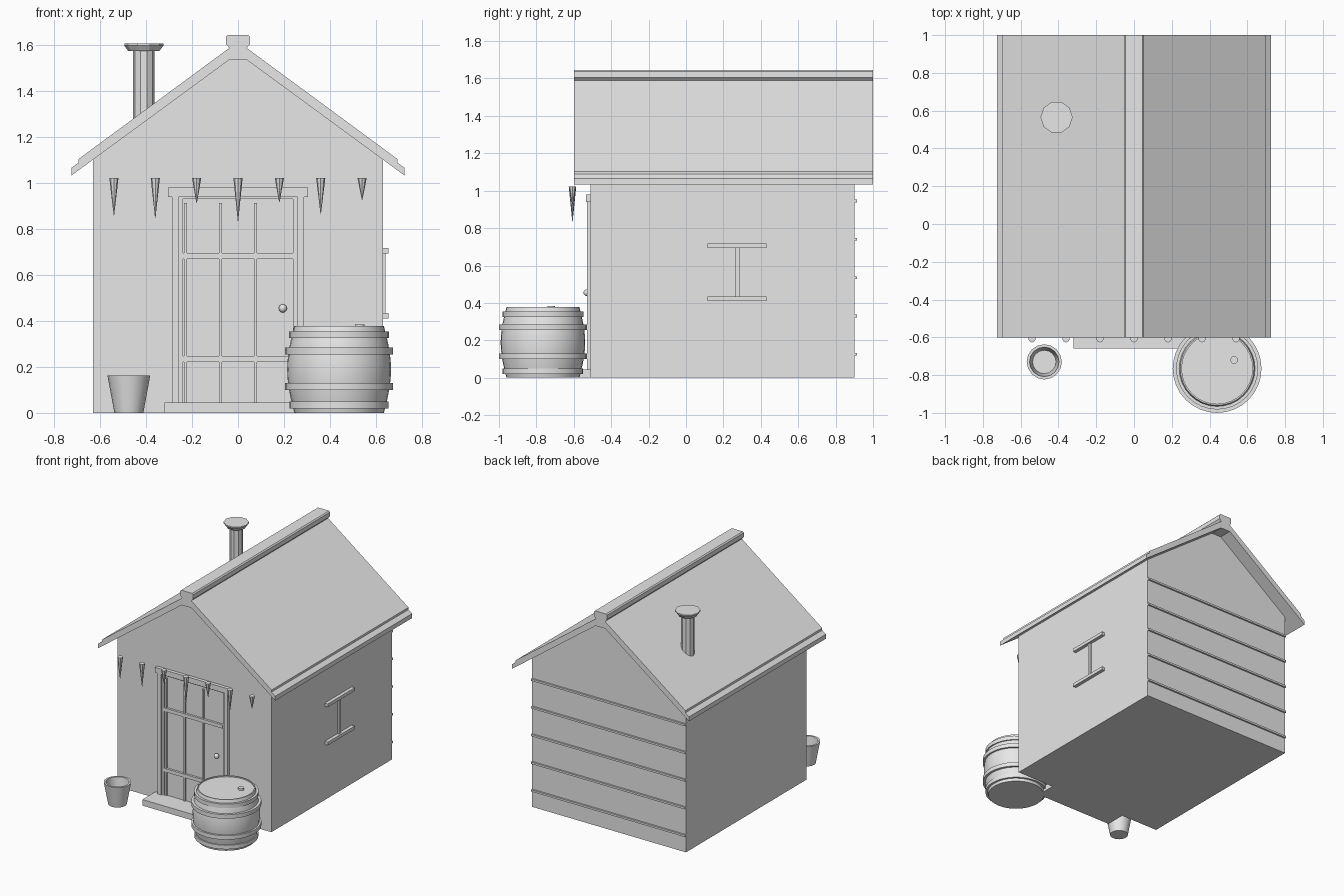
import bpy, bmesh, math
from mathutils import Vector

cube = bpy.data.objects.get("Cube")
if cube:
    bpy.data.objects.remove(cube, do_unlink=True)

GREY = bpy.data.materials.new("plain_grey")
GREY.use_nodes = True
GREY.diffuse_color = (0.8, 0.8, 0.8, 1)
GREY.node_tree.nodes["Principled BSDF"].inputs["Base Color"].default_value = (0.8, 0.8, 0.8, 1)


def finish(name, bm, smooth=False):
    bmesh.ops.recalc_face_normals(bm, faces=bm.faces)
    mesh = bpy.data.meshes.new(name)
    bm.to_mesh(mesh)
    bm.free()
    mesh.materials.append(GREY)
    if smooth:
        mesh.shade_smooth()
        mesh.set_sharp_from_angle(angle=math.radians(35))
    obj = bpy.data.objects.new(name, mesh)
    bpy.context.collection.objects.link(obj)
    return obj


def box(name, x, y, z):
    """Box from (low, high) ranges on each axis."""
    bm = bmesh.new()
    bmesh.ops.create_cube(bm, size=1)
    for v in bm.verts:
        v.co = Vector([lo + (c + 0.5) * (hi - lo) for c, (lo, hi) in zip(v.co, (x, y, z))])
    return finish(name, bm)


def extrude_y(name, half, y0, y1):
    """Mirror a right-hand (x, z) profile and extrude it along y."""
    outline = half + [(-x, z) for x, z in reversed(half)]
    bm = bmesh.new()
    face = bm.faces.new([bm.verts.new((x, y0, z)) for x, z in outline])
    new = bmesh.ops.extrude_face_region(bm, geom=[face])["geom"]
    for v in new:
        if isinstance(v, bmesh.types.BMVert):
            v.co.y = y1
    return finish(name, bm)


def lathe(name, centre, profile, sides, smooth=False, closed=False):
    """Turn an (r, z) profile round a vertical axis; open ends are capped."""
    bm = bmesh.new()
    rings = []
    for r, z in profile:
        rings.append([bm.verts.new((centre[0] + r * math.cos(math.tau * i / sides),
                                    centre[1] + r * math.sin(math.tau * i / sides), z))
                      for i in range(sides)])
    pairs = list(zip(rings, rings[1:])) + ([(rings[-1], rings[0])] if closed else [])
    for a, b in pairs:
        for i in range(sides):
            j = (i + 1) % sides
            bm.faces.new((a[i], a[j], b[j], b[i]))
    if not closed:
        bm.faces.new(rings[0])
        bm.faces.new(rings[-1])
    return finish(name, bm, smooth)


# House body and roof
FRONT, BACK, SIDE = -0.51, 0.90, 0.63
extrude_y("house_walls", [(SIDE, 0), (SIDE, 1.11), (0.04, 1.545)], FRONT, BACK)
extrude_y("roof", [(0.04, 1.535), (0.725, 1.033), (0.725, 1.066), (0.695, 1.088),
                   (0.695, 1.104), (0.035, 1.59)], -0.6, 1.0)
extrude_y("ridge_cap", [(0.035, 1.585), (0.053, 1.605), (0.053, 1.637), (0.045, 1.645)], -0.6, 1.0)

# Stove pipe through the left slope as seen from the front
PIPE = (-0.41, 0.565)
lathe("chimney_pipe", PIPE, [(0.046, 1.22), (0.046, 1.58)], 10)
lathe("chimney_cap", PIPE, [(0.068, 1.575), (0.085, 1.598), (0.085, 1.607)], 10)

# Back wall boards
for i in range(5):
    z = 0.125 + 0.205 * i
    box("back_batten", (-SIDE, SIDE), (BACK - 0.005, BACK + 0.013), (z - 0.007, z + 0.007))

# Side window bars
for z in (0.422, 0.705):
    box("window_rail", (SIDE - 0.01, 0.655), (0.115, 0.43), (z - 0.012, z + 0.012))
box("window_post", (SIDE - 0.01, 0.642), (0.263, 0.285), (0.42, 0.70))

# Door, frame and step
for s in (-1, 1):
    box("door_post", sorted((s * 0.26, s * 0.287)), (-0.53, FRONT), (0, 0.945))
    box("door_jamb", sorted((s * 0.24, s * 0.262)), (-0.52, FRONT), (0, 0.935))
box("door_lintel", (-0.305, 0.305), (-0.535, FRONT), (0.94, 0.98))
box("door_head", (-0.26, 0.26), (-0.52, FRONT), (0.93, 0.942))
for x in (-0.228, -0.076, 0.076, 0.25):
    box("door_bar", (x - 0.006, x + 0.006), (-0.521, FRONT), (0.04, 0.913))
for z in (0.235, 0.682):
    box("door_rail", (-0.243, 0.243), (-0.526, FRONT), (z - 0.013, z + 0.013))
box("door_step", (-0.32, 0.32), (-0.66, FRONT), (0, 0.045))

bm = bmesh.new()
bmesh.ops.create_uvsphere(bm, u_segments=12, v_segments=8, radius=0.018)
bmesh.ops.translate(bm, verts=bm.verts, vec=(0.195, -0.53, 0.455))
finish("door_knob", bm, True)

# Icicles under the front eave
TIPS = (0.86, 0.848, 0.913, 0.835, 0.917, 0.865, 0.926)
for i, tip in enumerate(TIPS):
    lathe("icicle", (-0.54 + 0.18 * i, -0.607), [(0.001, tip), (0.02, 1.022)], 8)

# Barrel: bulging body with a sunken lid, hoops and bung
BARREL = (0.44, -0.765)
body = [(0.195 + 0.031 * math.sin(math.pi * t / 10), 0.378 * t / 10) for t in range(11)]
lathe("barrel_body", BARREL, body + [(0.187, 0.378), (0.187, 0.37)], 32, True)
for z, r in ((0.035, 0.215), (0.115, 0.235), (0.27, 0.235), (0.34, 0.217)):
    lathe("barrel_hoop", BARREL, [(0.18, z - 0.015), (r, z - 0.015), (r, z + 0.015),
                                  (0.18, z + 0.015)], 32, True, closed=True)
lathe("barrel_bung", (0.53, -0.72), [(0.02, 0.365), (0.02, 0.384)], 12, True)

# Open bucket with wall thickness
lathe("bucket", (-0.475, -0.73), [(0.063, 0), (0.093, 0.162), (0.078, 0.162), (0.062, 0.03)], 16, True)
